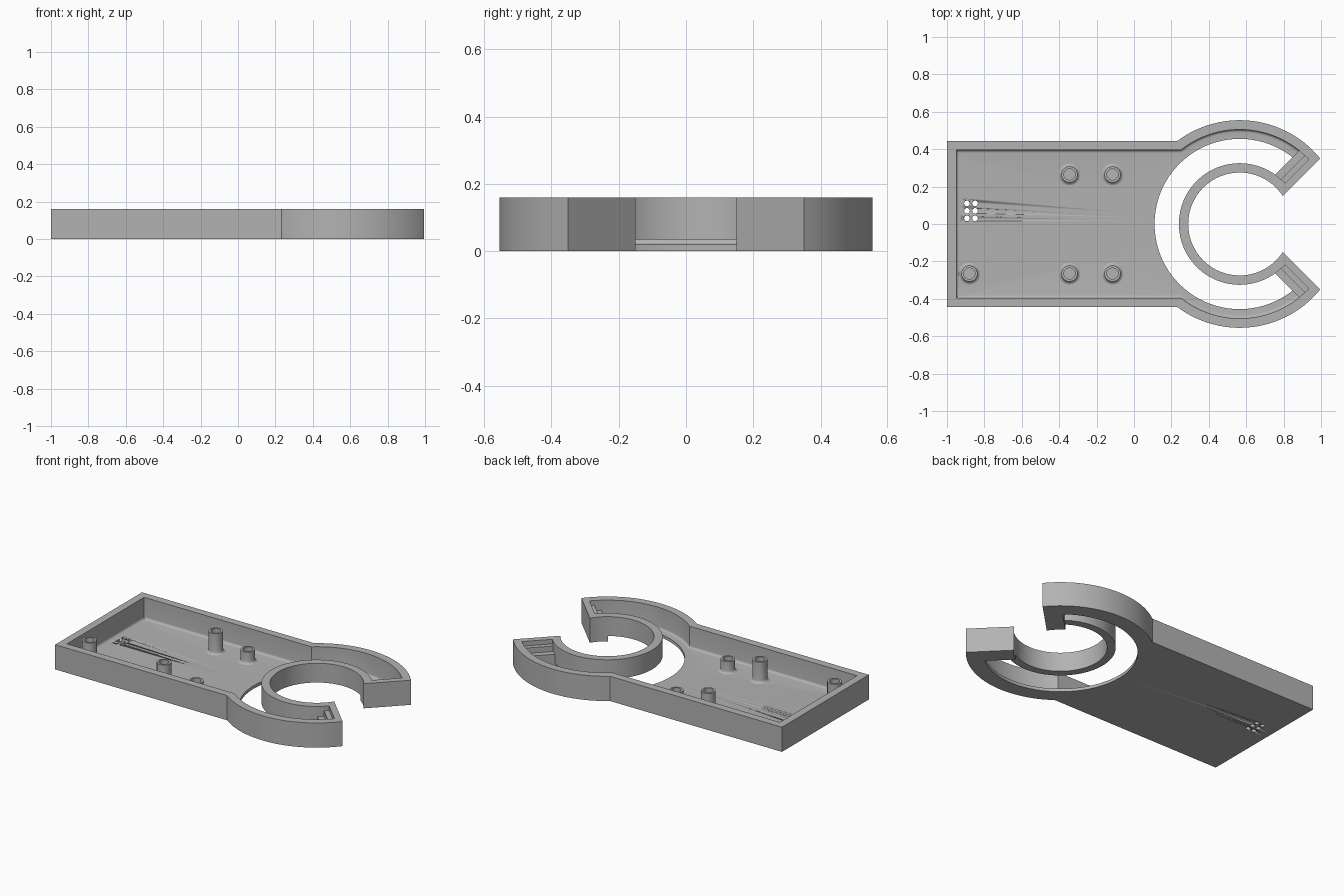
import bpy, bmesh, math

if "Cube" in bpy.data.objects:
    bpy.data.objects.remove(bpy.data.objects["Cube"])

CX = 0.565            # centre of the round end
TOP, FLOOR = 0.16, 0.02
FILLET = 0.015
HOLE_R = 0.455

grey = bpy.data.materials.new("plain grey")
grey.use_nodes = True
grey.diffuse_color = (0.45, 0.45, 0.45, 1)
grey.node_tree.nodes["Principled BSDF"].inputs["Base Color"].default_value = (0.45, 0.45, 0.45, 1)


def finish(bm, name):
    bmesh.ops.recalc_face_normals(bm, faces=bm.faces)
    mesh = bpy.data.meshes.new(name)
    bm.to_mesh(mesh)
    bm.free()
    ob = bpy.data.objects.new(name, mesh)
    bpy.context.collection.objects.link(ob)
    mesh.materials.append(grey)
    bpy.ops.object.select_all(action='DESELECT')
    ob.select_set(True)
    bpy.context.view_layer.objects.active = ob
    bpy.ops.object.shade_smooth_by_angle(angle=math.radians(30))
    return ob


def sweep(rails, name):
    """Skin a closed section whose corners each follow one rail, with capped ends."""
    bm = bmesh.new()
    rows = [[bm.verts.new(p) for p in rail] for rail in rails]
    for a, b in zip(rows, rows[1:] + rows[:1]):
        for i in range(len(a) - 1):
            bm.faces.new((a[i], a[i + 1], b[i + 1], b[i]))
    bm.faces.new([r[0] for r in rows])
    bm.faces.new([r[-1] for r in rows])
    return finish(bm, name)


def mouth_angle(r, depth=0.0):
    """Angle where radius r meets the 45 degree mouth face, moved in by depth."""
    return math.acos((0.08 - depth * math.sqrt(2)) / (r * math.sqrt(2))) - math.pi / 4


def arc(r, a0, a1, n):
    return [(CX + r * math.cos(a0 + (a1 - a0) * i / n),
             r * math.sin(a0 + (a1 - a0) * i / n)) for i in range(n + 1)]


def line(p, q, n):
    return [(p[0] + (q[0] - p[0]) * i / n, p[1] + (q[1] - p[1]) * i / n)
            for i in range(1, n + 1)]


def mirrored(half):
    return half + [(x, -y) for x, y in reversed(half[:-1])]


def outline(inset):
    """Keyhole outline of the tray, moved inwards."""
    r, w, left = 0.555 - inset, 0.445 - inset, -1 + inset
    half = arc(r, mouth_angle(r), math.pi - math.asin(w / r), 40)
    half += line(half[-1], (left, w), 24)
    half += line((left, w), (left, 0), 8)
    return mirrored(half)


def hole_outline():
    """Round floor opening, with points matched to the outline."""
    join = math.pi - math.asin(0.445 / 0.555)
    half = arc(HOLE_R, mouth_angle(HOLE_R), join, 40)
    for x, y in outline(0)[41:73]:
        a = math.atan2(y, x - CX)
        half.append((CX + HOLE_R * math.cos(a), HOLE_R * math.sin(a)))
    return mirrored(half)


def lift(points, z):
    return [(x, y, z) for x, y in points]


# Tray: wall, filleted foot and floor with round opening
rails = [lift(outline(0), 0), lift(outline(0), TOP), lift(outline(0.05), TOP)]
for i in range(6):
    a = math.pi / 2 * i / 5
    rails.append(lift(outline(0.05 + FILLET * (1 - math.cos(a))),
                      FLOOR + FILLET * (1 - math.sin(a))))
rails += [lift(hole_outline(), FLOOR), lift(hole_outline(), 0)]
tray = sweep(rails, "tray")

# Small vent holes through the floor
bm = bmesh.new()
for x in (-0.893, -0.85):
    for y in (0.03, 0.07, 0.11):
        made = bmesh.ops.create_cone(bm, cap_ends=True, segments=20, radius1=0.015,
                                     radius2=0.015, depth=0.2)
        bmesh.ops.translate(bm, verts=made["verts"], vec=(x, y, 0))
cutter = finish(bm, "vent_cutter")
cutter.hide_render = True
bpy.context.view_layer.objects.active = tray
cut = tray.modifiers.new("vents", 'BOOLEAN')
cut.object = cutter
cut.operation = 'DIFFERENCE'
cut.solver = 'EXACT'
# keep the cut ahead of the smoothing modifier, if there is one
bpy.ops.object.modifier_move_to_index(modifier=cut.name, index=0)
bpy.ops.object.modifier_apply(modifier=cut.name)
bpy.data.objects.remove(cutter)

# Inner open ring, raised a little above the base
ring = []
for r, z in ((0.275, 0.035), (0.275, TOP), (0.325, TOP), (0.325, 0.035)):
    a = mouth_angle(r)
    ring.append(lift(arc(r, a, 2 * math.pi - a, 96), z))
sweep(ring, "inner_ring")


# Stepped blocks that close the channel at each side of the mouth
def mouth_step(name, d0, d1, height, side):
    pts = arc(0.275, mouth_angle(0.275, d0), mouth_angle(0.275, d1), 6)
    pts += arc(0.52, mouth_angle(0.52, d1), mouth_angle(0.52, d0), 6)
    bm = bmesh.new()
    base = bm.faces.new([bm.verts.new((x, y * side, 0)) for x, y in pts])
    up = bmesh.ops.extrude_face_region(bm, geom=[base], use_keep_orig=True)
    bmesh.ops.translate(bm, vec=(0, 0, height),
                        verts=[v for v in up["geom"] if isinstance(v, bmesh.types.BMVert)])
    finish(bm, name)


for side, label in ((1, "back"), (-1, "front")):
    mouth_step(label + "_mouth_wall", 0, 0.04, TOP, side)
    mouth_step(label + "_mouth_upper_step", 0.04, 0.07, 0.13, side)
    mouth_step(label + "_mouth_lower_step", 0.07, 0.11, 0.095, side)


# Hollow screw posts with flared feet
def post(name, x, y, top):
    profile = [(0.058, FLOOR), (0.05, 0.023), (0.045, 0.029), (0.043, 0.037),
               (0.043, top), (0.03, top), (0.03, FLOOR + 0.002), (0, FLOOR + 0.002)]
    bm = bmesh.new()
    verts = [bm.verts.new((r, 0, z)) for r, z in profile]
    edges = [bm.edges.new(pair) for pair in zip(verts, verts[1:])]
    bmesh.ops.spin(bm, geom=verts + edges, cent=(0, 0, 0), axis=(0, 0, 1),
                   angle=2 * math.pi, steps=32)
    bmesh.ops.remove_doubles(bm, verts=bm.verts, dist=0.0005)
    bmesh.ops.translate(bm, verts=bm.verts, vec=(x, y, 0))
    finish(bm, name)


for y, label in ((0.265, "back"), (-0.265, "front")):
    post(label + "_tall_post", -0.345, y, 0.155)
    post(label + "_short_post", -0.115, y, 0.097)
post("corner_post", -0.88, -0.265, 0.155)
